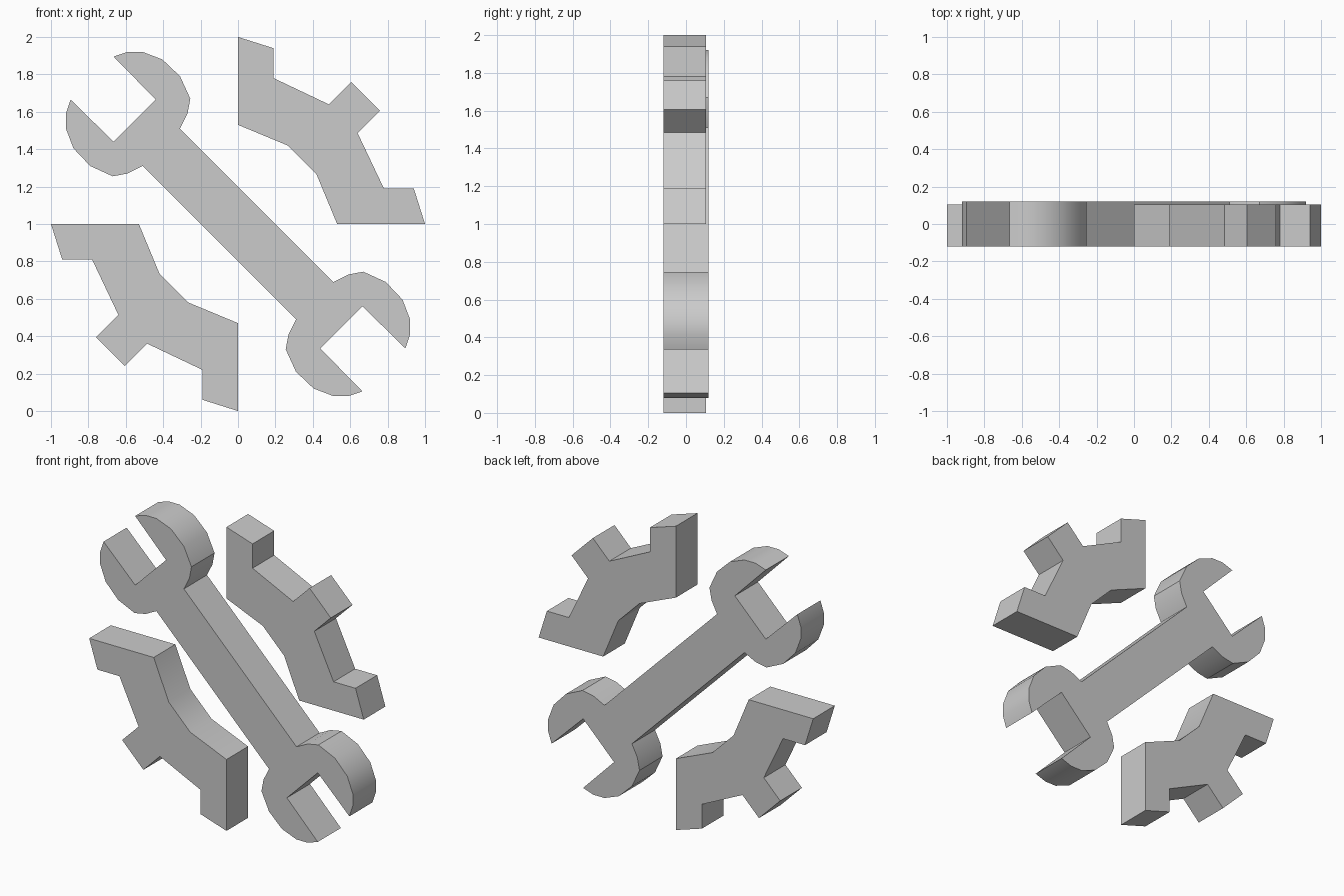
import bpy, bmesh, math

if "Cube" in bpy.data.objects:
    bpy.data.objects.remove(bpy.data.objects["Cube"])

CENTRE_Z = 1.0  # the whole design is point-symmetric about (0, 1)


def plate(name, outline, y0, y1, smooth=False):
    """Extrude a front-view outline (x, height from centre) along y."""
    bm = bmesh.new()
    face = bm.faces.new([bm.verts.new((x, y0, CENTRE_Z + h)) for x, h in outline])
    ext = bmesh.ops.extrude_face_region(bm, geom=[face])["geom"]
    for v in ext:
        if isinstance(v, bmesh.types.BMVert):
            v.co.y = y1
    bmesh.ops.recalc_face_normals(bm, faces=bm.faces)
    mesh = bpy.data.meshes.new(name)
    bm.to_mesh(mesh)
    bm.free()
    obj = bpy.data.objects.new(name, mesh)
    bpy.context.collection.objects.link(obj)
    if smooth:
        bpy.ops.object.select_all(action='DESELECT')
        obj.select_set(True)
        bpy.context.view_layer.objects.active = obj
        bpy.ops.object.shade_smooth_by_angle(angle=math.radians(35))
    return obj


def half_turn(points):
    return [(-x, -h) for x, h in points]


# Wrench: one side of the jaw, mirrored across the handle axis, then turned
jaw = [(.51, -.31), (.59, -.27), (.67, -.255), (.79, -.31), (.88, -.405),
       (.92, -.51), (.92, -.59), (.895, -.665), (.665, -.44)]
head = jaw + [(-h, -x) for x, h in reversed(jaw)]
plate("wrench", head + half_turn(head), -.12, .12, smooth=True)

# Gear quarters: half the toothed edge, mirrored across the diagonal
half = [(.265, .42), (0, .53), (0, 1), (.19, .94), (.19, .78),
        (.485, .64), (.605, .76)]
gear = half + [(h, x) for x, h in reversed(half)]
plate("gear_upper_right", gear, -.12, .105)
plate("gear_lower_left", half_turn(gear), -.12, .105, smooth=True)
